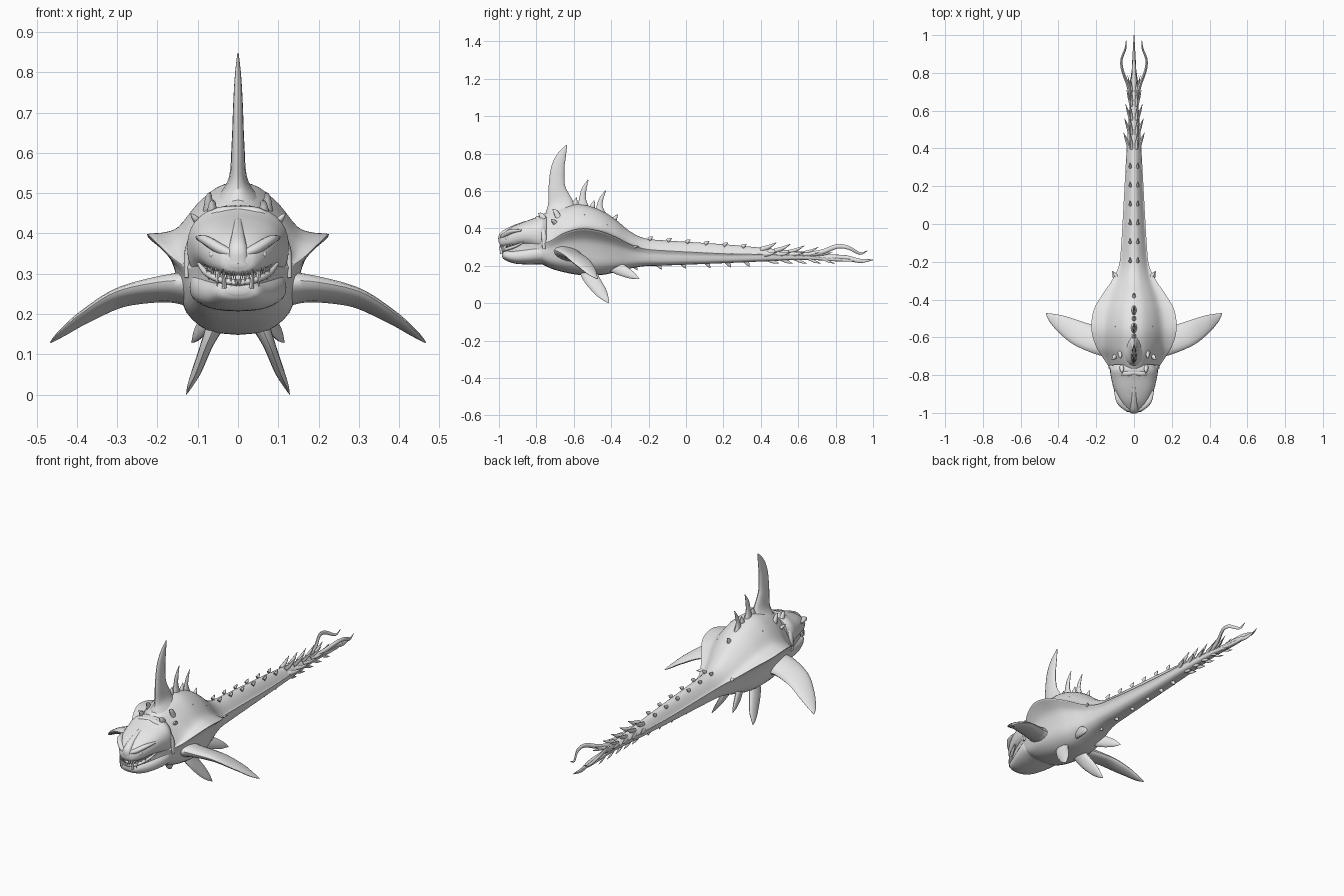
import bpy, bmesh
from math import sin, cos, pi, radians, copysign
from mathutils import Vector

cube = bpy.data.objects.get("Cube")
if cube:
    bpy.data.objects.remove(cube, do_unlink=True)

grey = bpy.data.materials.new("plain grey")
grey.use_nodes = True
grey.diffuse_color = (0.8, 0.8, 0.8, 1)
grey.node_tree.nodes["Principled BSDF"].inputs["Base Color"].default_value = grey.diffuse_color


def smooth_path(points, steps):
    """Catmull-Rom curve through tuples of any size."""
    p = [Vector(q) for q in points]
    p = [p[0] * 2 - p[1]] + p + [p[-1] * 2 - p[-2]]
    out = []
    for i in range(1, len(p) - 2):
        a, b, c, d = p[i - 1:i + 3]
        for k in range(steps):
            t = k / steps
            out.append((b * 2 + (c - a) * t + (a * 2 - b * 5 + c * 4 - d) * t * t
                        + (b * 3 - a - c * 3 + d) * t ** 3) * 0.5)
    return out + [p[-2]]


def add_loft(bm, rings):
    """Skin a row of closed rings and cap both ends."""
    rows = [[bm.verts.new(v) for v in ring] for ring in rings]
    n = len(rows[0])
    for a, b in zip(rows, rows[1:]):
        for i in range(n):
            j = (i + 1) % n
            bm.faces.new((a[i], a[j], b[j], b[i]))
    bm.faces.new(rows[0])
    bm.faces.new(rows[-1])


def finish(name, bm, mirror=False):
    bmesh.ops.recalc_face_normals(bm, faces=bm.faces[:])
    mesh = bpy.data.meshes.new(name)
    bm.to_mesh(mesh)
    bm.free()
    obj = bpy.data.objects.new(name, mesh)
    bpy.context.collection.objects.link(obj)
    mesh.materials.append(grey)
    bpy.ops.object.select_all(action='DESELECT')
    obj.select_set(True)
    bpy.context.view_layer.objects.active = obj
    bpy.ops.object.shade_smooth_by_angle(angle=radians(45))
    if mirror:
        obj.modifiers.new("Mirror", 'MIRROR').use_mirror_merge = False
    return obj


def blades(name, paths, chord=(0, 1, 0), mirror=False, sides=12, steps=4):
    """Tapered fins: path points are x, y, z, half chord, half thickness."""
    bm = bmesh.new()
    for path in paths:
        pts = smooth_path(path, steps)
        rings = []
        for i, p in enumerate(pts):
            tangent = (pts[min(i + 1, len(pts) - 1)] - pts[max(i - 1, 0)]).to_3d().normalized()
            across = Vector(chord)
            across = (across - tangent * across.dot(tangent)).normalized()
            normal = tangent.cross(across)
            rings.append([p.to_3d() + across * p[3] * cos(a) + normal * p[4] * sin(a)
                          for a in (2 * pi * k / sides for k in range(sides))])
        add_loft(bm, rings)
    return finish(name, bm, mirror)


def spike(base, tip, size, lift=0.0):
    """Path of a hooked spike whose middle is raised by lift."""
    b, t = Vector(base), Vector(tip)
    m = b.lerp(t, 0.5) + Vector((0, 0, lift))
    return [(*b, size, size * 0.7), (*m, size * 0.7, size * 0.5), (*t, size * 0.06, size * 0.06)]


# Body and tail: y, top, bottom, half width, flange reach, flange height
stations = [
    (-0.95, .37, .25, .05, .052, .31), (-.86, .42, .23, .085, .088, .32),
    (-.78, .465, .212, .115, .12, .315), (-.72, .5, .185, .13, .157, .335),
    (-.65, .52, .165, .145, .2, .375), (-.56, .53, .15, .148, .225, .398),
    (-.46, .5, .15, .138, .215, .385), (-.38, .45, .165, .115, .172, .355),
    (-.3, .385, .185, .085, .118, .315), (-.22, .347, .198, .066, .08, .29),
    (-.1, .335, .202, .056, .067, .28), (.2, .315, .214, .042, .05, .265),
    (.45, .292, .225, .032, .036, .26), (.65, .272, .232, .02, .022, .252),
    (.85, .244, .222, .01, .01, .233), (1, .234, .229, .002, .002, .232)]
rings = []
for y, zt, zb, w, fw, fz in smooth_path(stations, 8):
    up, down, out = zt - fz, fz - zb, fw - w
    half = [(0, zt), (.35 * w, zt - .12 * up), (.7 * w, zt - .45 * up),
            (w, fz + .14 * up), (w + .5 * out, fz + .03 * up), (fw, fz),
            (w + .75 * out, fz - .08 * down), (w + .25 * out, fz - .25 * down),
            (w, fz - .5 * down), (.87 * w, fz - .78 * down), (.5 * w, fz - .96 * down), (0, zb)]
    half = smooth_path(half, 3)
    rings.append([(x, y, z) for x, z in half] + [(-x, y, z) for x, z in half[-2:0:-1]])
bm = bmesh.new()
add_loft(bm, rings)
finish("body_and_tail", bm)


def shell(name, rows, power):
    """Rounded loft: y, top, bottom, half width."""
    rings = []
    for y, zt, zb, w in smooth_path(rows, 5):
        ring = []
        for k in range(32):
            c, s = cos(k * pi / 16), sin(k * pi / 16)
            ring.append((w * copysign(abs(c) ** power, c), y,
                         (zt + zb) / 2 + (zt - zb) / 2 * copysign(abs(s) ** power, s)))
        rings.append(ring)
    bm = bmesh.new()
    add_loft(bm, rings)
    finish(name, bm)


# Head
shell("skull", [(-.998, .345, .318, .02), (-.985, .366, .3, .048), (-.94, .402, .295, .08),
                (-.88, .43, .3, .105), (-.82, .452, .285, .12), (-.775, .47, .26, .126),
                (-.745, .465, .27, .11)], .85)
shell("lower_jaw", [(-.985, .272, .25, .025), (-.97, .28, .232, .055), (-.92, .288, .213, .08),
                    (-.85, .305, .207, .105), (-.78, .325, .207, .12), (-.74, .3, .205, .11)], .85)
blades("brow_ridges", [[(.012, -.985, .348, .012, .01), (.045, -.972, .362, .015, .013),
                        (.08, -.935, .383, .016, .012), (.1, -.88, .39, .006, .005)]], mirror=True)
blades("lips", [[(0, -.985, .277, .009, .008), (.045, -.97, .285, .01, .008),
                 (.078, -.92, .302, .009, .008), (.098, -.87, .325, .004, .004)]], mirror=True)
blades("snout_ridge", [[(0, -.992, .325, .01, .025), (0, -.985, .365, .014, .022),
                        (0, -.93, .405, .008, .014), (0, -.86, .435, .004, .008)]], chord=(0, -.5, 1))
blades("fangs", [spike((.034, -.985, .265), (.037, -.995, .312), .009),
                 spike((.05, -.968, .305), (.052, -.98, .268), .008)], mirror=True, sides=8)
teeth = []
for i in range(7):
    x = .006 + i * .011
    y = -.988 + 11 * x * x
    teeth += [spike((x, y, .272 + x * .2), (x, y - .006, .295 + x * .25), .005),
              spike((x + .005, y, .31 + x * .1), (x + .005, y - .005, .285 + x * .2), .005)]
blades("teeth", teeth, mirror=True, sides=6, steps=2)

bm = bmesh.new()
bmesh.ops.create_uvsphere(bm, u_segments=12, v_segments=8, radius=.01)
bmesh.ops.translate(bm, verts=bm.verts[:], vec=(.062, -.955, .347))
finish("eyes", bm, True)

# Collar ridge and horns behind the head
blades("collar_ridge", [[(0, -.785, .458, .014, .01), (.05, -.79, .452, .016, .012),
                         (.09, -.775, .42, .016, .012), (.122, -.76, .36, .014, .01),
                         (.128, -.76, .29, .008, .006)]], mirror=True)
blades("shoulder_horns", [spike((.065, -.76, .45), (.062, -.79, .482), .018, .006),
                          spike((.075, -.68, .455), (.07, -.715, .502), .017, .01),
                          spike((.1, -.7, .43), (.118, -.72, .45), .014)], mirror=True)
blades("back_knobs", [spike((.085, y, .46 - abs(y + .56) * .45), (.1, y + .02, .475 - abs(y + .56) * .45), .012)
                      for y in (-.62, -.56, -.5, -.44)], mirror=True, sides=8)

# Dorsal fin and spines
blades("dorsal_fin", [[(0, -.665, .48, .09, .06), (0, -.672, .535, .068, .024),
                       (0, -.69, .62, .045, .016), (0, -.686, .72, .036, .012),
                       (0, -.665, .79, .024, .008), (0, -.638, .846, .003, .002)]], sides=16, steps=6)
blades("back_spines", [
    [(0, -.55, .5, .035, .02), (0, -.553, .56, .018, .01), (0, -.545, .61, .013, .007), (0, -.523, .66, .002, .001)],
    [(0, -.46, .47, .035, .018), (0, -.462, .52, .016, .009), (0, -.452, .56, .011, .006), (0, -.43, .602, .002, .001)],
    spike((0, -.6, .51), (0, -.585, .565), .02), spike((0, -.505, .5), (0, -.49, .55), .018),
    spike((0, -.39, .44), (0, -.365, .475), .016)])

# Paired swimming fins
blades("pectoral_fins", [[(.1, -.63, .262, .085, .045), (.18, -.62, .262, .075, .03),
                          (.29, -.58, .24, .066, .02), (.38, -.53, .192, .046, .014),
                          (.435, -.497, .153, .024, .008), (.465, -.474, .13, .003, .002)]],
       chord=(0, -1, .25), mirror=True, sides=16, steps=6)
blades("pelvic_fins", [[(.05, -.53, .185, .045, .025), (.075, -.505, .13, .042, .016),
                        (.102, -.455, .06, .032, .012), (.118, -.43, .025, .018, .007),
                        (.128, -.412, .001, .002, .001)]], mirror=True, steps=6)
blades("rear_fins", [[(.05, -.41, .21, .035, .02), (.08, -.35, .18, .032, .014),
                      (.102, -.29, .15, .02, .009), (.115, -.25, .13, .002, .001)]],
       chord=(0, .6, 1), mirror=True, steps=6)
blades("flank_spikes", [spike((.085, -.29, .3), (.112, -.25, .305), .014)], mirror=True)

# Tail spikes, hooked backwards and shrinking towards the tip
side, upper, lower = [], [], []
for i in range(5):
    y, shrink = .4 + i * .075, 1 - i * .1
    side.append(spike((.022 * shrink, y, .262), (.056 * shrink, y + .085, .272), .016 * shrink, -.003))
    upper.append(spike((.012, y, .285 - i * .006), (.022, y + .085, .325 - i * .008), .016 * shrink, -.004))
    lower.append(spike((.01, y + .03, .24), (.015, y + .1, .212), .013 * shrink, -.004))
blades("tail_side_spikes", side, chord=(0, 0, 1), mirror=True, sides=8)
blades("tail_upper_spikes", upper, mirror=True, sides=8)
blades("tail_lower_spikes", lower, mirror=True, sides=8)
blades("belly_spikes", [spike((0, y, .215 + y * .03), (0, y + .02, .185 + y * .03), .014)
                        for y in (-.28, -.15, -.02, .11, .22, .32)], sides=8)
blades("tail_ridge_knobs", [spike((.02, y, .325 - y * .08), (.022, y + .025, .341 - y * .08), .012)
                            for y in (-.2, -.1, 0, .1, .2, .3)], mirror=True, sides=8)

# Trailing tendrils
blades("tail_tendrils", [[(.01, .64, .258, .014, .01), (.03, .73, .275, .013, .009),
                          (.06, .81, .304, .012, .007), (.066, .87, .296, .01, .006),
                          (.045, .93, .266, .007, .005), (.042, .972, .282, .001, .001)]],
       chord=(0, 0, 1), mirror=True, sides=8)
blades("tail_tip", [[(0, .62, .252, .02, .018), (0, .74, .245, .016, .014), (0, .85, .243, .014, .009),
                     (0, .93, .226, .011, .006), (0, .998, .23, .001, .001)]], chord=(0, 0, 1))
